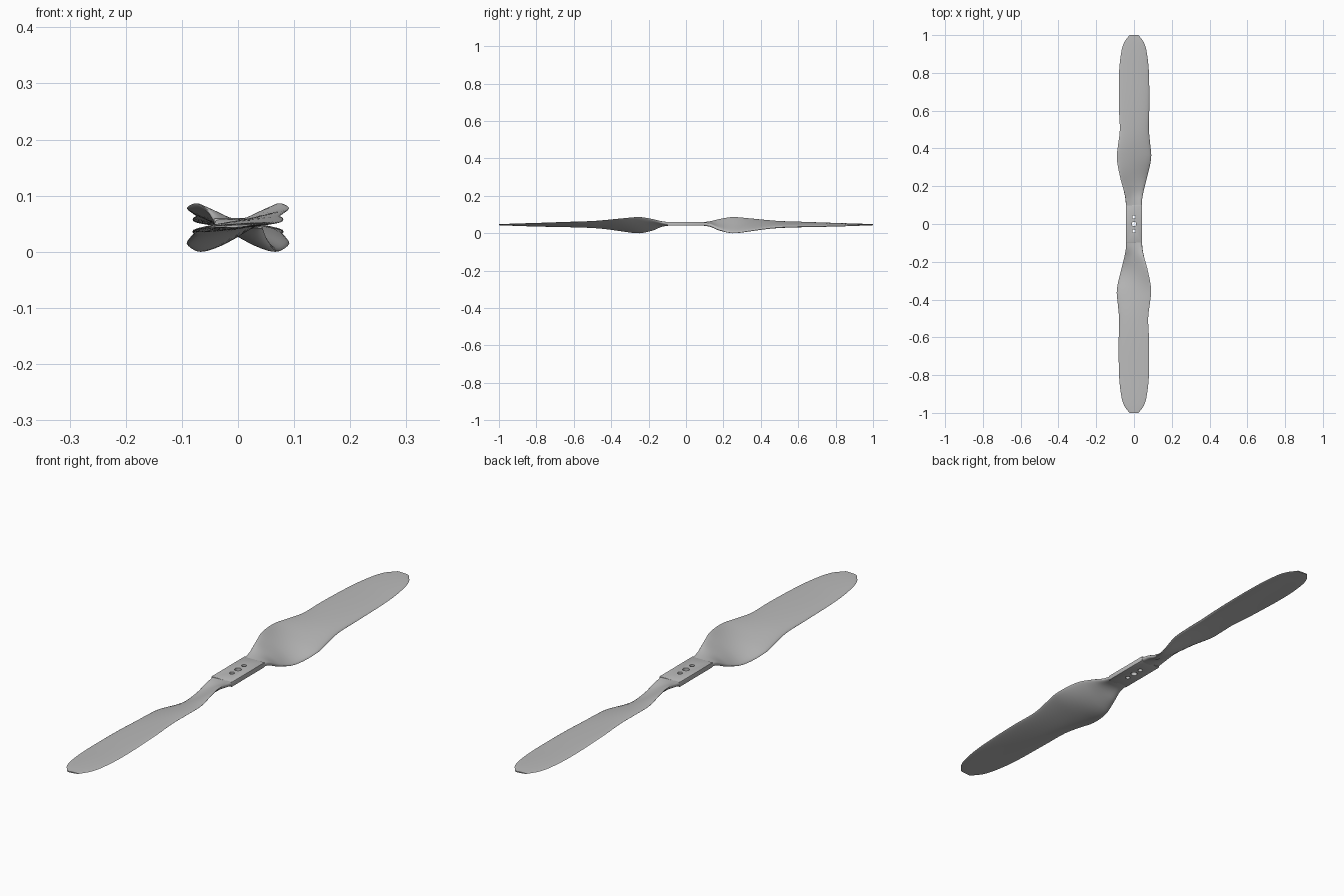
import bpy, bmesh, math
from mathutils import Vector, Matrix

default = bpy.data.objects.get("Cube")
if default:
    bpy.data.objects.remove(default)

grey = bpy.data.materials.new("satin grey")
grey.use_nodes = True
grey.diffuse_color = (0.5, 0.5, 0.5, 1)
grey.node_tree.nodes["Principled BSDF"].inputs["Base Color"].default_value = grey.diffuse_color

# Blade stations: y, x of high edge, x of low edge, z of high edge, z of low edge, half thickness
STATIONS = [
    (0.09, -0.043, 0.043, 0.059, 0.059, 0.009),
    (0.13, -0.045, 0.043, 0.068, 0.050, 0.009),
    (0.18, -0.055, 0.052, 0.084, 0.026, 0.009),
    (0.25, -0.074, 0.070, 0.095, 0.010, 0.008),
    (0.35, -0.091, 0.091, 0.087, 0.022, 0.008),
    (0.42, -0.084, 0.086, 0.080, 0.032, 0.008),
    (0.50, -0.075, 0.079, 0.073, 0.040, 0.008),
    (0.62, -0.080, 0.081, 0.069, 0.044, 0.007),
    (0.80, -0.079, 0.079, 0.063, 0.047, 0.005),
    (0.90, -0.069, 0.069, 0.060, 0.050, 0.004),
    (0.96, -0.053, 0.053, 0.058, 0.052, 0.003),
    (1.00, -0.024, 0.024, 0.056, 0.053, 0.002),
]
STEPS, AROUND = 5, 32


def smooth_rows(rows):
    """Fill in rows with a slope-matched curve through the stations."""
    def slope(i, k):
        a, b = rows[max(i - 1, 0)], rows[min(i + 1, len(rows) - 1)]
        return (b[k] - a[k]) / (b[0] - a[0])
    for i in range(len(rows) - 1):
        a, b = rows[i], rows[i + 1]
        gap = b[0] - a[0]
        for s in range(STEPS):
            t = s / STEPS
            ease = t * t * (3 - 2 * t)
            yield [a[0] + gap * t] + [
                a[k] + (b[k] - a[k]) * ease
                + gap * t * (1 - t) * ((1 - t) * slope(i, k) - t * slope(i + 1, k))
                for k in range(1, len(a))]
    yield list(rows[-1])


def section(y, x_high, x_low, z_high, z_low, half):
    """Closed outline: squared at the root, rounded with a blunt low edge further out."""
    high, low = Vector((x_high, y, z_high)), Vector((x_low, y, z_low))
    normal = Vector((z_high - z_low, 0, x_low - x_high)).normalized()
    root = max(0, 1 - (y - 0.09) / 0.12)
    power = 2.5 + 8 * root
    camber = -0.006 * math.exp(-((y - 0.28) / 0.12) ** 2)
    points = []
    for i in range(AROUND):
        angle = math.tau * i / AROUND
        u = math.cos(angle)
        side = 0 if i % (AROUND // 2) == 0 else math.copysign(1, math.sin(angle))
        depth = half * math.sqrt(max(0, 1 - abs(u) ** power)) * (1 + 0.3 * u * (1 - root))
        lift = side * depth + camber * (1 - u * u)
        points.append(high.lerp(low, (u + 1) / 2) + normal * lift)
    return points


def finish(obj, angle):
    obj.data.materials.append(grey)
    bpy.ops.object.select_all(action='DESELECT')
    obj.select_set(True)
    bpy.context.view_layer.objects.active = obj
    bpy.ops.object.shade_smooth_by_angle(angle=math.radians(angle))


def make_object(name, bm):
    bmesh.ops.recalc_face_normals(bm, faces=bm.faces)
    mesh = bpy.data.meshes.new(name)
    bm.to_mesh(mesh)
    bm.free()
    obj = bpy.data.objects.new(name, mesh)
    bpy.context.collection.objects.link(obj)
    return obj


# Two blades, the second turned half a circle about the hub
def make_blade(name, turn):
    bm = bmesh.new()
    rings = [[bm.verts.new(p) for p in section(*row)] for row in smooth_rows(STATIONS)]
    for a, b in zip(rings, rings[1:]):
        for i in range(AROUND):
            j = (i + 1) % AROUND
            bm.faces.new((a[i], a[j], b[j], b[i]))
    bm.faces.new(rings[0])
    bm.faces.new(rings[-1])
    base = min(v.co.z for v in bm.verts)
    bmesh.ops.translate(bm, verts=bm.verts, vec=(0, 0, -base))
    bmesh.ops.rotate(bm, verts=bm.verts, matrix=Matrix.Rotation(turn, 3, 'Z'))
    finish(make_object(name, bm), 50)
    return base


base = make_blade("back_blade", 0)
make_blade("front_blade", math.pi)

# Flat hub plate
bm = bmesh.new()
bmesh.ops.create_cube(bm, size=1)
bmesh.ops.scale(bm, verts=bm.verts, vec=(0.086, 0.2, 0.019))
bmesh.ops.translate(bm, verts=bm.verts, vec=(0, 0, 0.059 - base))
bmesh.ops.bevel(bm, geom=bm.edges[:], offset=0.002, segments=2, affect='EDGES', profile=0.5)
hub = make_object("hub_plate", bm)

# Shaft hole and two bolt holes
bm = bmesh.new()
for y, radius in ((-0.037, 0.009), (0, 0.012), (0.037, 0.009)):
    bmesh.ops.create_cone(bm, cap_ends=True, segments=24, radius1=radius, radius2=radius,
                          depth=0.2, matrix=Matrix.Translation((0, y, 0.059)))
cutter = make_object("hole_cutter", bm)
cutter.hide_render = True
cut = hub.modifiers.new("holes", 'BOOLEAN')
cut.operation, cut.solver, cut.object = 'DIFFERENCE', 'EXACT', cutter
bpy.context.view_layer.objects.active = hub
bpy.ops.object.modifier_apply(modifier=cut.name)
bpy.data.objects.remove(cutter)
finish(hub, 35)
